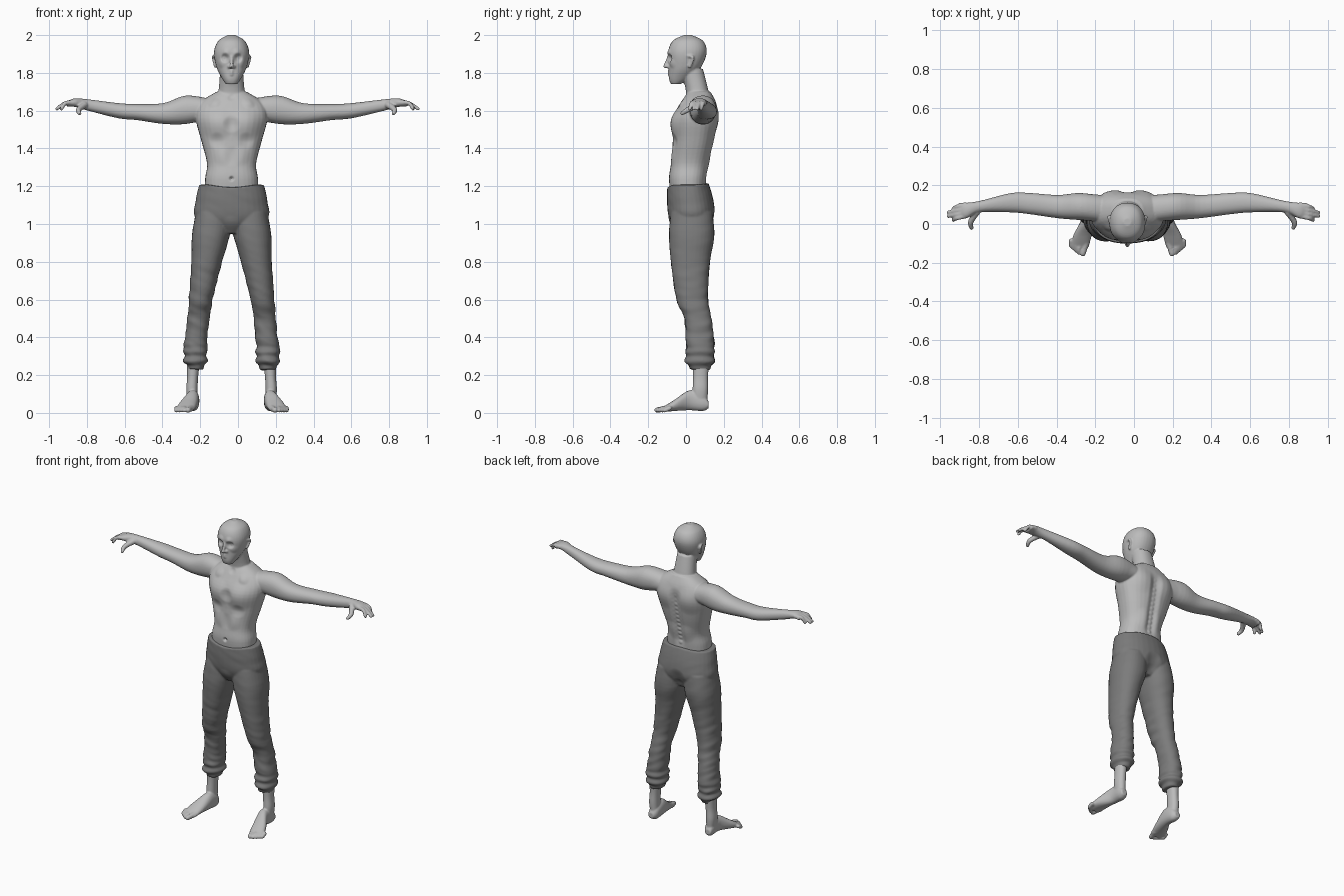
import bpy, bmesh, math
from mathutils import Vector, Matrix, noise, kdtree

cube = bpy.data.objects.get("Cube")
if cube:
    bpy.data.objects.remove(cube, do_unlink=True)

# Body centre line, off centre since one arm reaches further
centre_line = -0.034
SIDES = {"left": 1, "right": -1}


def material(name, grey):
    mat = bpy.data.materials.new(name)
    mat.use_nodes = True
    colour = (grey, grey, grey, 1)
    mat.diffuse_color = colour
    shader = mat.node_tree.nodes["Principled BSDF"]
    shader.inputs["Base Color"].default_value = colour
    return mat


skin = material("skin grey", 0.5)
cloth = material("trouser grey", 0.2)


def smooth_rows(rows, steps=5):
    """Catmull-Rom interpolation of section rows."""
    points = [Vector(row) for row in rows]
    padded = [points[0], *points, points[-1]]
    result = []
    for before, start, end, after in zip(padded, padded[1:], padded[2:], padded[3:]):
        for step in range(steps):
            t = step / steps
            slope_in, slope_out = (end - before) / 2, (after - start) / 2
            bend = 3 * (end - start) - 2 * slope_in - slope_out
            twist = 2 * (start - end) + slope_in + slope_out
            result.append(start + t * (slope_in + t * (bend + t * twist)))
    return result + [points[-1]]


def loft(bm, axis, rows, side=1, power=2.2, count=32):
    """Closed skin through oval sections: position on the axis, then extents on the other two."""
    across, along = [k for k in range(3) if k != axis]
    rings = []
    for position, low_a, high_a, low_b, high_b in smooth_rows(rows):
        ring = []
        for j in range(count):
            angle = math.tau * j / count
            c, s = math.cos(angle), math.sin(angle)
            co = Vector((0, 0, 0))
            co[axis] = position
            co[across] = (low_a + high_a + (high_a - low_a) * math.copysign(abs(c) ** (2 / power), c)) / 2
            co[along] = (low_b + high_b + (high_b - low_b) * math.copysign(abs(s) ** (2 / power), s)) / 2
            co.x *= side
            ring.append(bm.verts.new(co))
        rings.append(ring)
    faces = [bm.faces.new(rings[0]), bm.faces.new(rings[-1])]
    for ring, following in zip(rings, rings[1:]):
        for j in range(count):
            faces.append(bm.faces.new((ring[j - 1], following[j - 1], following[j], ring[j])))
    bmesh.ops.recalc_face_normals(bm, faces=faces)


def centred(rows):
    """Sections of height, half width, front and back, even on both sides."""
    return [(height, -half, half, front, back) for height, half, front, back in rows]


def limb(bm, points, start_radius, end_radius, side=1):
    """Tapered round chain through points, for digits and small features."""
    path = smooth_rows(points)
    for i, point in enumerate(path):
        radius = start_radius + (end_radius - start_radius) * i / (len(path) - 1)
        place = Matrix.Translation((point.x * side, point.y, point.z))
        bmesh.ops.create_icosphere(bm, subdivisions=2, radius=radius, matrix=place)


def finish(bm, name, mat, voxel, brushes=(), relief=None):
    """Fuse the parts, soften them, then push the surface with round brushes and relief."""
    rough = bpy.data.meshes.new(name)
    bm.to_mesh(rough)
    bm.free()
    ob = bpy.data.objects.new(name, rough)
    bpy.context.collection.objects.link(ob)
    fuse = ob.modifiers.new("fuse", 'REMESH')
    fuse.mode = 'VOXEL'
    fuse.voxel_size = voxel
    soften = ob.modifiers.new("soften", 'SMOOTH')
    soften.iterations = 4
    depsgraph = bpy.context.evaluated_depsgraph_get()
    mesh = bpy.data.meshes.new_from_object(ob.evaluated_get(depsgraph))
    ob.modifiers.clear()
    ob.data = mesh
    mesh.materials.clear()
    mesh.materials.append(mat)
    tree = kdtree.KDTree(len(mesh.vertices))
    for vert in mesh.vertices:
        tree.insert(vert.co, vert.index)
    tree.balance()
    for spot, radius, push in brushes:
        for co, index, distance in tree.find_range(spot, radius):
            mesh.vertices[index].co += Vector(push) * (1 - (distance / radius) ** 2) ** 2
    if relief:
        moves = [vert.normal * relief(vert.co) for vert in mesh.vertices]
        for vert, move in zip(mesh.vertices, moves):
            vert.co += move
    mesh.transform(Matrix.Translation((centre_line, 0, 0)))
    mesh.shade_smooth()


# Torso, neck and head
body = bmesh.new()
loft(body, 2, centred([
    (1.14, .14, -.08, .1), (1.24, .14, -.09, .11), (1.32, .13, -.08, .12), (1.44, .16, -.07, .15),
    (1.56, .19, -.07, .17), (1.64, .17, -.03, .16), (1.7, .08, .01, .13)]), power=2.4)
loft(body, 2, centred([(1.62, .09, -.01, .13), (1.7, .07, 0, .12), (1.82, .06, -.03, .09)]))
loft(body, 2, centred([
    (1.74, .03, -.08, -.03), (1.77, .05, -.09, .02), (1.83, .08, -.09, .08),
    (1.91, .093, -.095, .11), (1.97, .07, -.07, .09), (2, .02, -.01, .03)]))

# Nose and ears
limb(body, [(0, -.09, 1.89), (0, -.11, 1.835)], .008, .011)
for side in SIDES.values():
    limb(body, [(.005, -.1, 1.833), (.012, -.095, 1.833)], .009, .009, side)
    limb(body, [(.09, .01, 1.89), (.097, .037, 1.88), (.085, .02, 1.835)], .008, .009, side)


def extend(rows, reach):
    """Lengthen an arm from the shoulder outwards."""
    shoulder = .15
    return [(shoulder + (x - shoulder) * reach, *rest) for x, *rest in rows]


# Arms, fingers and thumbs
for side, reach in ((SIDES["right"], 1), (SIDES["left"], 1.08)):
    loft(body, 0, extend([
        (.1, .01, .14, 1.56, 1.66), (.24, .02, .16, 1.53, 1.68), (.36, .03, .15, 1.53, 1.64),
        (.5, .05, .16, 1.55, 1.635), (.6, .06, .16, 1.56, 1.64), (.76, .06, .12, 1.6, 1.66),
        (.83, .03, .11, 1.62, 1.665), (.87, .03, .11, 1.62, 1.65)], reach), side)
    for finger in range(4):
        y = .04 + .02 * finger
        tip = .9 if finger in (0, 3) else .925
        limb(body, extend([(.84, y, 1.643), (.88, y - .01, 1.64), (tip, y - .02, 1.61)], reach),
             .013, .01, side)
    limb(body, extend([(.78, .06, 1.63), (.81, .01, 1.605), (.805, -.02, 1.586)], reach), .019, .011, side)

# Sternum, navel, throat notch and lips
brushes = [
    ((0, -.07, 1.53), .05, (0, .01, 0)), ((0, -.09, 1.24), .016, (0, .016, 0)),
    ((0, -.09, 1.36), .06, (0, .005, 0)), ((0, 0, 1.66), .03, (0, .01, 0)),
    ((0, -.09, 1.81), .016, (0, -.006, 0)), ((0, -.09, 1.794), .016, (0, -.006, 0))]

# Spine groove with vertebrae
for i in range(12):
    height = 1.25 + i * .03
    back = .115 + .05 * min(1, i / 9)
    brushes.append(((0, back, height), .055, (0, -.007, 0)))
    brushes.append(((0, back - .01, height), .02, (0, .007, 0)))

# Chest, shoulder blades, collar bones, then eye sockets, eyes, brows and cheeks
for side in SIDES.values():
    for (x, y, z), radius, push in (
            ((.08, -.07, 1.53), .1, -.014), ((.08, -.07, 1.44), .05, .008),
            ((.1, .16, 1.56), .1, .01), ((.09, -.02, 1.64), .04, -.008),
            ((.05, .13, 1.32), .07, .007), ((.05, -.08, 1.36), .06, -.005),
            ((.035, -.09, 1.88), .03, .017), ((.035, -.08, 1.88), .015, -.008),
            ((.03, -.09, 1.906), .03, -.006), ((.055, -.07, 1.85), .03, -.006)):
        brushes.append(((side * x, y, z), radius, (0, push, 0)))
finish(body, "upper_body", skin, .005, brushes)

# Ankles, feet and toes
for label, side in SIDES.items():
    foot = bmesh.new()
    loft(foot, 2, [(.04, .18, .23, .04, .11), (.12, .18, .24, .035, .117),
                   (.2, .176, .235, .037, .117), (.33, .16, .24, .03, .13)], side)
    loft(foot, 1, [(.12, .19, .23, .025, .06), (.09, .173, .236, .01, .1), (.02, .172, .24, .014, .12),
                   (-.06, .185, .28, .01, .07), (-.12, .2, .29, .004, .032)], side)
    limb(foot, [(.215, -.1, .024), (.23, -.153, .015)], .018, .015, side)
    for toe in range(4):
        x, end = .24 + .014 * toe, -.148 + .012 * toe
        limb(foot, [(x, -.09, .024), (x + .01, end + .025, .025), (x + .01, end, .013)], .012, .012, side)
    finish(foot, label + "_foot", skin, .005)

# Trousers: hips and legs
trousers = bmesh.new()
loft(trousers, 2, centred([(.95, .06, -.05, .1), (1.03, .19, -.09, .15),
                           (1.12, .19, -.1, .145), (1.208, .172, -.1, .12)]))
for side in SIDES.values():
    loft(trousers, 2, [
        (1.06, 0, .19, -.08, .14), (.94, .01, .21, -.09, .15), (.8, .05, .213, -.08, .127),
        (.6, .1, .227, -.05, .117), (.5, .117, .234, -.01, .133), (.36, .13, .25, 0, .15),
        (.27, .13, .252, 0, .147), (.23, .153, .232, .02, .125)], side)


def cloth_folds(co):
    """Loose creases that grow downwards, with rolled bands at the cuffs."""
    low = max(0, min(1, (.85 - co.z) / .5))
    cuff = max(0, min(1, (.37 - co.z) / .06))
    slanted = Vector((co.x * 9, co.y * 9, co.z * 24 + co.x * 10))
    return (.0015 + .006 * low) * noise.noise(slanted) + .005 * cuff * math.sin(co.z * 120)


# Seat cleft, fly dip and a waistband that rises towards the back
finish(trousers, "trousers", cloth, .006, [
    ((0, .155, 1.02), .07, (0, -.015, 0)), ((0, .14, .97), .05, (0, -.01, 0)),
    ((0, -.09, .99), .06, (0, -.006, 0)), ((0, .12, 1.2), .15, (0, 0, .008)),
    ((0, -.1, 1.2), .15, (0, 0, -.014))], cloth_folds)
